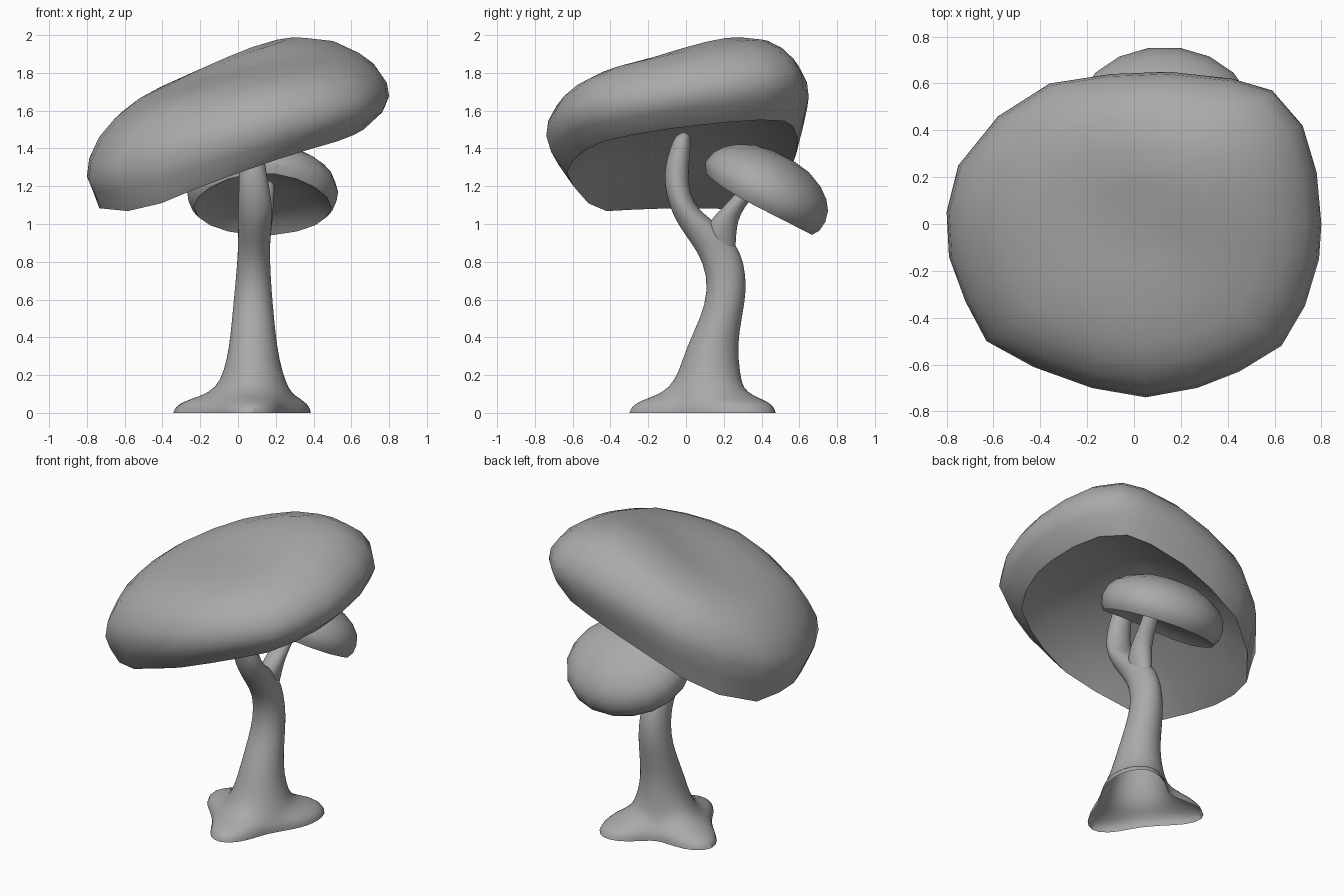
import bpy, bmesh
from math import sin, cos, pi, radians, exp
from mathutils import Vector, Matrix

if "Cube" in bpy.data.objects:
    bpy.data.objects.remove(bpy.data.objects["Cube"], do_unlink=True)

grey = bpy.data.materials.new("plain_grey")
grey.use_nodes = True
grey.diffuse_color = (0.4, 0.4, 0.4, 1)
grey.node_tree.nodes["Principled BSDF"].inputs["Base Color"].default_value = (0.4, 0.4, 0.4, 1)


def loft(name, rings, bottom=None, top=None, subdivide=0):
    """Skin counter-clockwise rings, closing each end that is given a pole."""
    bm = bmesh.new()
    loops = [[bm.verts.new(p) for p in ring] for ring in rings]
    n = len(loops[0])
    for a, b in zip(loops, loops[1:]):
        for i in range(n):
            j = (i + 1) % n
            bm.faces.new((a[i], a[j], b[j], b[i]))
    for pole, loop, flip in ((bottom, loops[0], True), (top, loops[-1], False)):
        if pole is None:
            continue
        v = bm.verts.new(pole)
        for i in range(n):
            j = (i + 1) % n
            bm.faces.new((loop[j], loop[i], v) if flip else (loop[i], loop[j], v))
    mesh = bpy.data.meshes.new(name)
    bm.to_mesh(mesh)
    bm.free()
    obj = bpy.data.objects.new(name, mesh)
    bpy.context.collection.objects.link(obj)
    mesh.materials.append(grey)
    bpy.ops.object.select_all(action='DESELECT')
    obj.select_set(True)
    bpy.context.view_layer.objects.active = obj
    bpy.ops.object.shade_smooth_by_angle(angle=radians(50))
    if subdivide:
        obj.modifiers.new("Subdivision", 'SUBSURF').levels = subdivide
        obj.modifiers["Subdivision"].render_levels = subdivide
    return obj


# Stem: each ring is x, y, z, x radius, y radius, root strength
ROOTS = ((268, 0.21), (62, 0.19), (26, 0.09), (162, 0.24), (213, 0.06))


def stem_ring(x, y, z, rx, ry, root=0, sides=24):
    ring = []
    for i in range(sides):
        t = 2 * pi * i / sides
        lobe = root * sum(size * max(0, cos(t - radians(a))) ** 8 for a, size in ROOTS)
        ring.append((x + (rx + lobe) * cos(t), y + (ry + lobe) * sin(t), z))
    return ring


trunk = [
    (0.08, 0.11, 0.00, 0.22, 0.22, 1.0),
    (0.08, 0.11, 0.03, 0.22, 0.22, 0.95),
    (0.08, 0.11, 0.06, 0.21, 0.21, 0.8),
    (0.08, 0.11, 0.09, 0.20, 0.20, 0.4),
    (0.08, 0.11, 0.13, 0.185, 0.185, 0.08),
    (0.08, 0.125, 0.22, 0.155, 0.162),
    (0.08, 0.137, 0.35, 0.127, 0.135),
    (0.08, 0.185, 0.50, 0.112, 0.11),
    (0.08, 0.222, 0.65, 0.098, 0.102),
    (0.083, 0.20, 0.80, 0.087, 0.108),
    (0.085, 0.145, 0.90, 0.085, 0.118),
    (0.09, 0.07, 0.99, 0.09, 0.108),
    (0.09, 0.015, 1.05, 0.09, 0.083),
    (0.09, -0.025, 1.11, 0.09, 0.066),
    (0.085, -0.05, 1.20, 0.08, 0.064),
    (0.075, -0.05, 1.30, 0.072, 0.064),
    (0.065, -0.03, 1.40, 0.065, 0.055),
    (0.06, -0.015, 1.47, 0.06, 0.042),
]
loft("stem", [stem_ring(*r) for r in trunk], top=(0.06, -0.01, 1.49), subdivide=1)

branch = [
    (0.09, 0.20, 0.80, 0.04, 0.06),
    (0.10, 0.18, 0.90, 0.065, 0.085),
    (0.11, 0.185, 0.98, 0.07, 0.085),
    (0.125, 0.22, 1.05, 0.062, 0.066),
    (0.135, 0.28, 1.12, 0.055, 0.055),
    (0.145, 0.33, 1.18, 0.05, 0.053),
    (0.15, 0.36, 1.24, 0.045, 0.05),
]
loft("side_branch", [stem_ring(*r, sides=16) for r in branch], subdivide=1)

# Large cap: irregular outline lofted between a tilted rim and a tilted crown
OUTLINE = [
    (0.80, 0.0), (0.78, 0.22), (0.72, 0.42), (0.59, 0.57), (0.42, 0.62), (0.15, 0.65),
    (-0.1, 0.64), (-0.36, 0.6), (-0.58, 0.46), (-0.75, 0.25), (-0.8, 0.05),
    (-0.79, -0.14), (-0.72, -0.33), (-0.63, -0.5), (-0.43, -0.61), (-0.18, -0.7),
    (0.05, -0.74), (0.27, -0.7), (0.45, -0.63), (0.63, -0.52), (0.73, -0.35), (0.79, -0.15),
]


def equator(x, y):
    return 1.55 + 0.27 * x + 0.13 * y - 0.14 * x * x


def rim(x, y):
    return max(1.345 + 0.36 * x + 0.12 * y - 0.16 * x * x, 1.01 - 0.1 * x)


def cap_ring(f, height, dx=0, dy=0):
    points = [(x * f + dx, y * f + dy) for x, y in OUTLINE]
    return [(x, y, height(x, y)) for x, y in points]


def crown(f, h):
    def height(x, y):
        peak = 0.085 * exp(-((x - 0.25) ** 2 + (y - 0.22) ** 2) / 0.14)
        return equator(x, y) + h * (1 - 0.15 * x) + peak * (1 - f ** 8)
    return cap_ring(f, height)


large = [cap_ring(f, lambda x, y, h=h: rim(x, y) + h, -0.03, 0.02)
         for f, h in ((0.4, 0.13), (0.68, 0.08), (0.88, 0))]
large.append(cap_ring(0.965, lambda x, y: 0.55 * equator(x, y) + 0.45 * rim(x, y)))
large += [crown(f, h) for f, h in
          ((1, 0), (0.985, 0.08), (0.92, 0.16), (0.82, 0.215), (0.7, 0.25), (0.5, 0.265), (0.25, 0.26))]
loft("large_cap", large, bottom=(0, 0, 1.5), top=(0, 0, 1.825))

# Small cap: round profile leaning backwards, its rim lifted on the stem side
tilt = Matrix.Translation((0.13, 0.385, 1.10)) @ Matrix.Rotation(radians(-27), 4, 'X')
SMALL = ((0.45, 0.05), (0.75, 0.025), (0.91, -0.012), (0.98, 0.025), (1, 0.08),
         (0.96, 0.14), (0.86, 0.19), (0.7, 0.235), (0.45, 0.275), (0.2, 0.29))


def small_point(f, h, t):
    lift = 0.035 * max(0, -sin(t)) ** 3 if h < 0.06 else 0
    return tilt @ Vector((0.4 * f * cos(t), 0.36 * f * sin(t), h + lift))


small = [[small_point(f, h, 2 * pi * i / 18) for i in range(18)] for f, h in SMALL]
loft("small_cap", small, bottom=tilt @ Vector((0, 0, 0.06)), top=tilt @ Vector((0, 0, 0.293)))
